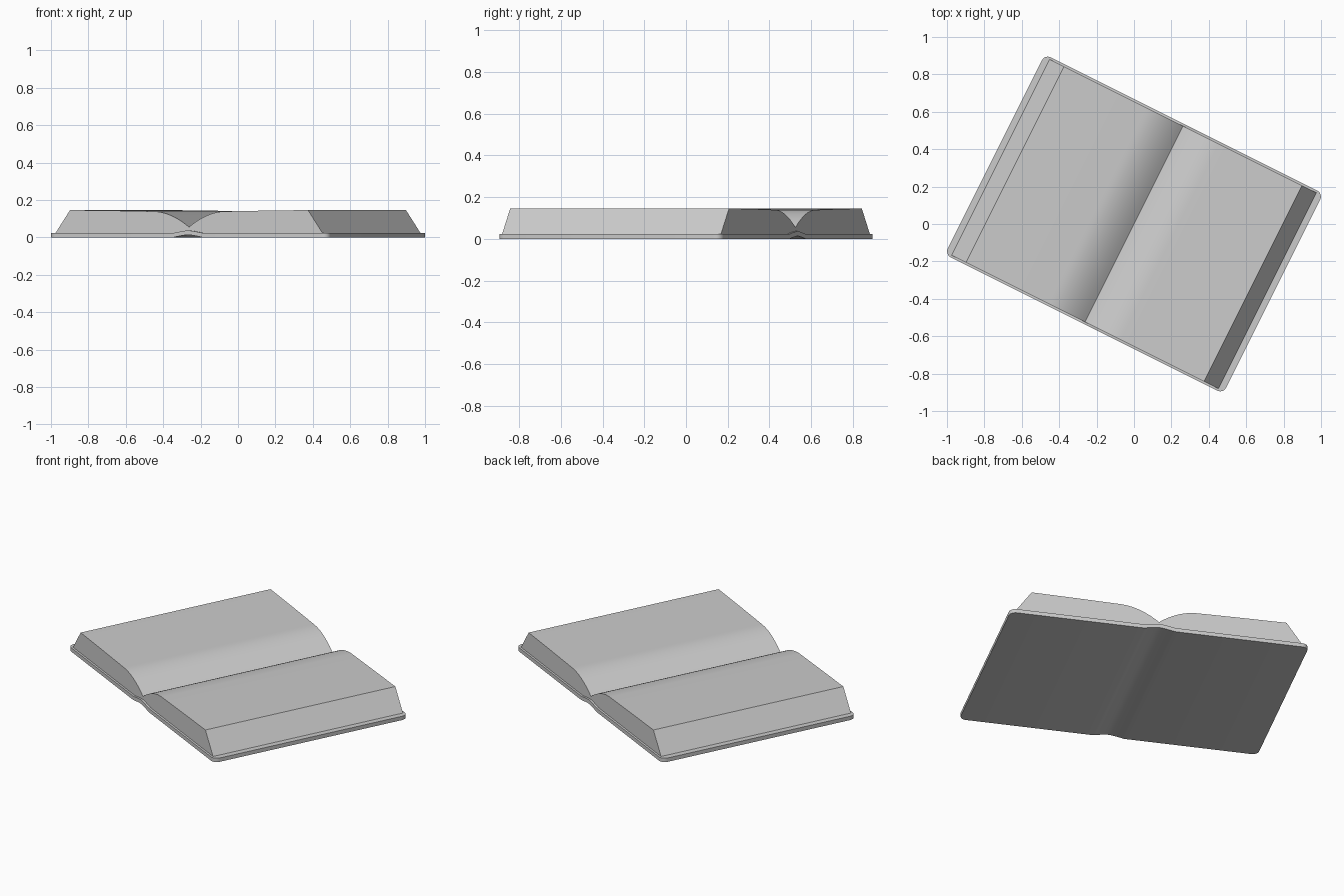
import bpy, bmesh, math

if "Cube" in bpy.data.objects:
    bpy.data.objects.remove(bpy.data.objects["Cube"])

ANGLE = math.atan2(-1, 2)      # the book lies turned on the ground
W, H, R = 0.832, 0.598, 0.036  # cover half width, half length, corner radius
T = 0.023                      # cover thickness


def spine_lift(u):
    """Gentle hump of the cover along the spine."""
    a = abs(u) / 0.088
    return 0.014 * (1 - a ** 1.3) if a < 1 else 0.0


def finish(name, bm):
    bmesh.ops.recalc_face_normals(bm, faces=bm.faces)
    me = bpy.data.meshes.new(name)
    bm.to_mesh(me)
    bm.free()
    ob = bpy.data.objects.new(name, me)
    bpy.context.collection.objects.link(ob)
    ob.rotation_euler.z = ANGLE
    bpy.ops.object.select_all(action='DESELECT')
    ob.select_set(True)
    bpy.context.view_layer.objects.active = ob
    bpy.ops.object.shade_smooth_by_angle(angle=math.radians(30))
    return ob


def mirrored(half):
    """Mirror a list of positive u values around the spine."""
    return [-u for u in reversed(half)] + [0.0] + half


# Cover: thin rounded board with a raised hinge, built column by column
corner = [(W - R + R * math.sin(t), H - R + R * math.cos(t))
          for t in [i * math.pi / 12 for i in range(7)]]
half_len = {round(u, 5): v for u, v in corner}
us = mirrored([0.015, 0.03, 0.045, 0.06, 0.075, 0.088] + [c[0] for c in corner])
bm = bmesh.new()
cols = []
for u in us:
    v, z = half_len.get(round(abs(u), 5), H), spine_lift(u)
    cols.append([bm.verts.new(p) for p in
                 ((u, -v, z), (u, v, z), (u, v, z + T), (u, -v, z + T))])
for a, b in zip(cols, cols[1:]):
    for i in range(4):
        j = (i + 1) % 4
        bm.faces.new((a[i], a[j], b[j], b[i]))
bm.faces.new(cols[0])
bm.faces.new(cols[-1])
finish("cover", bm)

# Pages: cross-section curving down into the gutter, extruded along the spine
PAGE_H, GUTTER, CURVE = 0.586, 0.055, 0.22
right = [(CURVE * i / 12, GUTTER + 0.084 * (1 - (1 - i / 12) ** 2))
         for i in range(1, 13)] + [(0.45, 0.143), (0.711, 0.146)]
top = [(-u, z) for u, z in reversed(right)] + [(0, GUTTER)] + right
under = [(u, spine_lift(u) + T) for u in
         reversed(mirrored([0.03, 0.06, 0.088, 0.798]))]
profile = top + under
bm = bmesh.new()
face = bm.faces.new([bm.verts.new((u, -PAGE_H, z)) for u, z in profile])
ext = bmesh.ops.extrude_face_region(bm, geom=[face], use_keep_orig=True)
bmesh.ops.translate(bm, vec=(0, 2 * PAGE_H, 0),
                    verts=[g for g in ext["geom"] if isinstance(g, bmesh.types.BMVert)])
finish("pages", bm)
